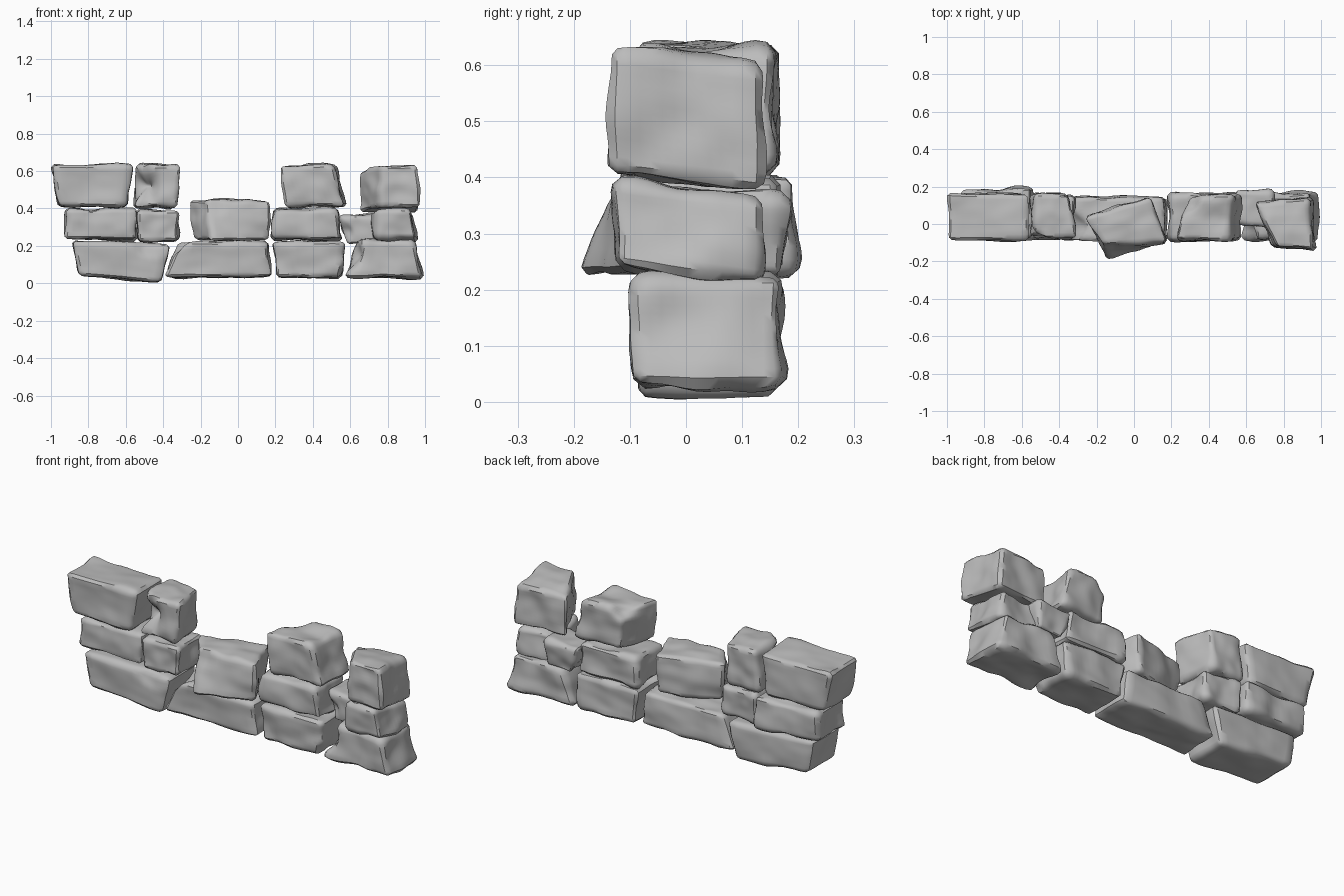
import bpy
import bmesh
import math
from mathutils import Vector, noise

cube = bpy.data.objects.get("Cube")
if cube:
    bpy.data.objects.remove(cube, do_unlink=True)

stone_grey = bpy.data.materials.new("stone_grey")
stone_grey.use_nodes = True
GREY = (0.5, 0.5, 0.5, 1)
stone_grey.diffuse_color = GREY
stone_grey.node_tree.nodes["Principled BSDF"].inputs["Base Color"].default_value = GREY


# front: x, z of bottom left, bottom right, top right, top left
# depth: y of front left, front right, back right, back left
# shift: x offset of the back's left and right edges
# lean: y offset of the front's top corners; tilt: rise of z along y
# scoops: centre and radius of worn hollows
def stone(name, front, depth=(-0.09, -0.09, 0.165, 0.165), shift=(0, 0),
          lean=(0, 0), tilt=0, scoops=(), rough=0.02):
    bl, br, tr, tl = [Vector((x, 0, z)) for x, z in front]
    bm = bmesh.new()
    bmesh.ops.create_cube(bm, size=1)
    for v in bm.verts:
        right, back, top = v.co.x > 0, v.co.y > 0, v.co.z > 0
        p = ((tr if right else tl) if top else (br if right else bl)).copy()
        if back:
            p.x += shift[right]
            p.y = depth[2] if right else depth[3]
        else:
            p.y = depth[right] + (lean[right] if top else 0)
        p.z += tilt * p.y
        v.co = p
    middle = sum((v.co for v in bm.verts), Vector()) / len(bm.verts)
    # Chamfer the block, then subdivide it so it can be worn down
    bmesh.ops.bevel(bm, geom=bm.edges[:], offset=0.016, segments=1,
                    affect='EDGES', profile=0.5)
    long_edges = [e for e in bm.edges if e.calc_length() > 0.04]
    bmesh.ops.subdivide_edges(bm, edges=long_edges, cuts=11, use_grid_fill=True)
    bm.normal_update()
    seed = Vector((len(name), 3 * front[0][0], 5 * front[0][1]))
    for v in bm.verts:
        bump = noise.noise(v.co * 7 + seed) + 0.4 * noise.noise(v.co * 16 + seed)
        v.co += v.normal * (bump - 0.15) * rough
    # Press the hollows in towards the middle of the block
    for centre, radius in scoops:
        for v in bm.verts:
            press = radius - (v.co - Vector(centre)).length
            if press > 0:
                v.co += (middle - v.co).normalized() * press
    bmesh.ops.smooth_vert(bm, verts=bm.verts[:], factor=0.5,
                          use_axis_x=True, use_axis_y=True, use_axis_z=True)
    bmesh.ops.recalc_face_normals(bm, faces=bm.faces[:])
    mesh = bpy.data.meshes.new(name)
    bm.to_mesh(mesh)
    bm.free()
    mesh.materials.append(stone_grey)
    obj = bpy.data.objects.new(name, mesh)
    bpy.context.collection.objects.link(obj)
    bpy.ops.object.select_all(action='DESELECT')
    obj.select_set(True)
    bpy.context.view_layer.objects.active = obj
    bpy.ops.object.shade_smooth_by_angle(angle=math.radians(40))


# Bottom course
stone("base_stone_left",
      [(-0.85, 0.04), (-0.41, 0.0), (-0.36, 0.21), (-0.89, 0.23)],
      scoops=[((-0.46, -0.16, 0.22), 0.12)], rough=0.012)
stone("base_stone_middle",
      [(-0.4, 0.03), (0.19, 0.03), (0.16, 0.225), (-0.32, 0.225)],
      depth=(-0.09, -0.1, 0.15, 0.15),
      scoops=[((-0.36, -0.03, 0.26), 0.12)])
stone("base_stone_mid_right",
      [(0.2, 0.03), (0.55, 0.03), (0.58, 0.225), (0.18, 0.225)],
      scoops=[((0.63, -0.1, 0.03), 0.1)])
stone("base_stone_right",
      [(0.57, 0.03), (0.99, 0.03), (0.94, 0.23), (0.65, 0.23)],
      depth=(-0.08, -0.1, 0.175, 0.16),
      scoops=[((0.55, -0.08, 0.17), 0.12), ((0.9, 0.23, 0.27), 0.09)])

# Middle course
stone("middle_stone_left",
      [(-0.93, 0.235), (-0.54, 0.225), (-0.54, 0.405), (-0.92, 0.4)],
      depth=(-0.07, -0.08, 0.2, 0.17))
stone("middle_stone_inner",
      [(-0.54, 0.22), (-0.32, 0.225), (-0.31, 0.39), (-0.54, 0.395)],
      depth=(-0.08, -0.07, 0.15, 0.16),
      scoops=[((-0.43, -0.2, 0.4), 0.14)])
stone("middle_stone_centre",
      [(-0.15, 0.225), (0.17, 0.225), (0.18, 0.45), (-0.17, 0.45)],
      depth=(-0.2, -0.1, 0.15, 0.04), shift=(-0.1, -0.09), lean=(0.08, 0.0),
      scoops=[((-0.12, -0.22, 0.44), 0.12)])
stone("middle_stone_mid_right",
      [(0.18, 0.235), (0.56, 0.225), (0.53, 0.4), (0.19, 0.4)])
stone("middle_stone_gap",
      [(0.58, 0.2), (0.74, 0.215), (0.75, 0.37), (0.53, 0.37)],
      depth=(0.0, -0.03, 0.18, 0.18),
      scoops=[((0.55, -0.05, 0.27), 0.08)])
stone("middle_stone_right",
      [(0.74, 0.225), (0.96, 0.225), (0.93, 0.385), (0.74, 0.385)],
      depth=(-0.12, -0.13, 0.14, 0.13), shift=(-0.06, 0), tilt=-0.12)

# Top course
stone("top_stone_left",
      [(-0.96, 0.405), (-0.59, 0.41), (-0.56, 0.635), (-1.0, 0.635)], rough=0.013)
stone("top_stone_inner",
      [(-0.56, 0.4), (-0.32, 0.405), (-0.3, 0.635), (-0.54, 0.635)],
      depth=(-0.08, -0.08, 0.165, 0.165), shift=(0, -0.04),
      scoops=[((-0.53, -0.1, 0.53), 0.13), ((-0.26, 0.1, 0.66), 0.09)])
stone("top_stone_mid_right",
      [(0.25, 0.405), (0.57, 0.41), (0.51, 0.635), (0.21, 0.635)],
      depth=(-0.09, -0.09, 0.16, 0.15), shift=(0.06, 0.02),
      scoops=[((0.24, 0.16, 0.68), 0.13)])
stone("top_stone_right",
      [(0.76, 0.39), (0.98, 0.39), (0.96, 0.62), (0.76, 0.62)],
      depth=(-0.13, -0.14, 0.14, 0.12), shift=(-0.12, -0.02), tilt=-0.12,
      scoops=[((0.63, -0.03, 0.66), 0.09)])
